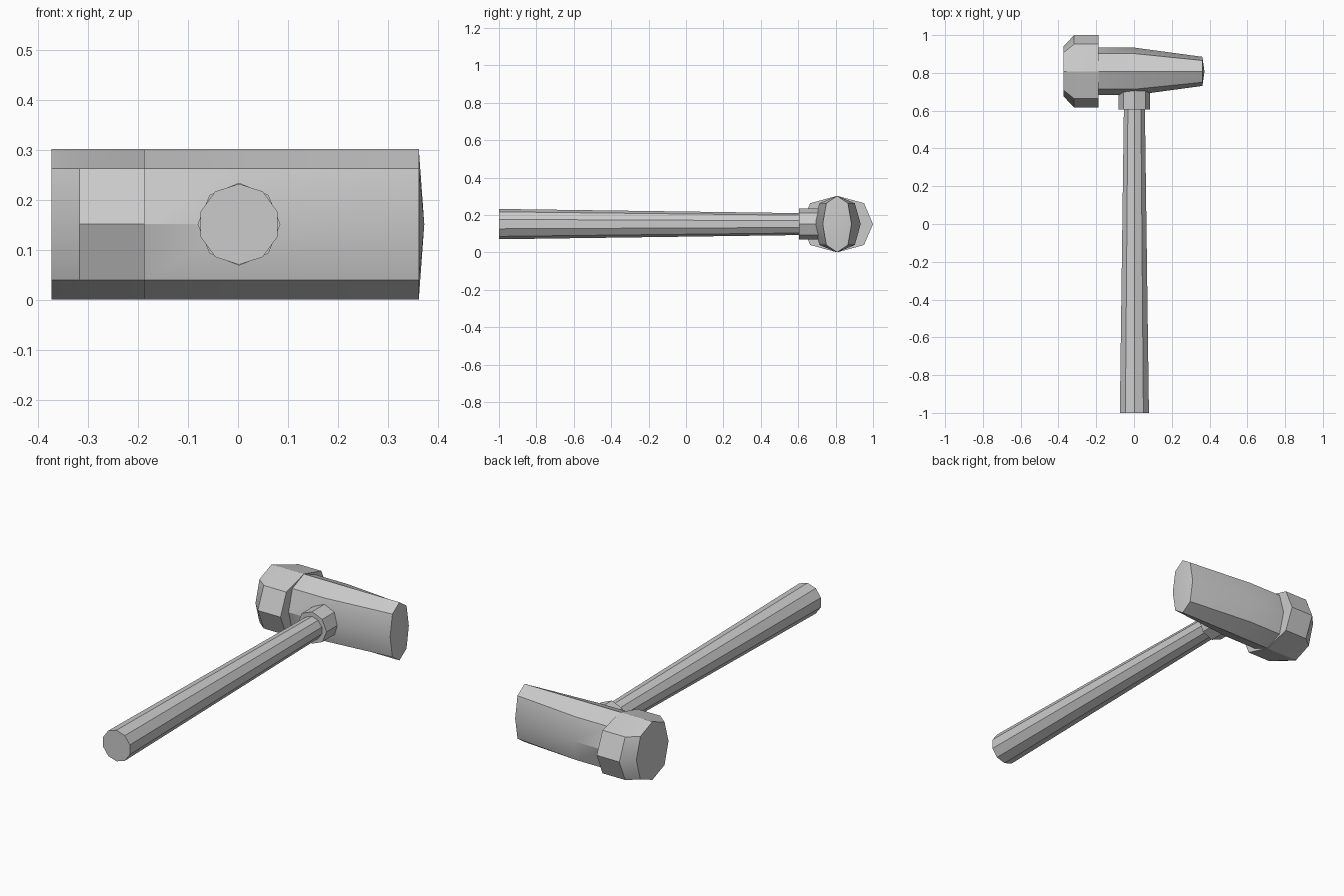
import bpy, bmesh, math

if "Cube" in bpy.data.objects:
    bpy.data.objects.remove(bpy.data.objects["Cube"])

CZ = 0.151   # height of the shared centre line
HY = 0.808   # centre line of the head in y


def loft(name, rings, tip=None):
    """Skin a list of closed rings; optionally close the last one with a cone tip."""
    bm = bmesh.new()
    loops = [[bm.verts.new(p) for p in ring] for ring in rings]
    n = len(loops[0])
    for a, b in zip(loops, loops[1:]):
        for i in range(n):
            j = (i + 1) % n
            bm.faces.new((a[i], a[j], b[j], b[i]))
    bm.faces.new(loops[0])
    if tip:
        t = bm.verts.new(tip)
        for i in range(n):
            bm.faces.new((loops[-1][i], loops[-1][(i + 1) % n], t))
    else:
        bm.faces.new(loops[-1])
    bmesh.ops.recalc_face_normals(bm, faces=bm.faces[:])
    mesh = bpy.data.meshes.new(name)
    bm.to_mesh(mesh)
    bm.free()
    obj = bpy.data.objects.new(name, mesh)
    bpy.context.collection.objects.link(obj)
    bpy.ops.object.select_all(action='DESELECT')
    obj.select_set(True)
    bpy.context.view_layer.objects.active = obj
    bpy.ops.object.shade_smooth_by_angle(angle=math.radians(30))
    return obj


def head_ring(x, w):
    """Eight-sided head section: constant height, half width w."""
    h = 0.151
    pts = [(0, h), (0.75 * w, 0.74 * h), (w, 0), (0.75 * w, -0.74 * h),
           (0, -h), (-0.75 * w, -0.74 * h), (-w, 0), (-0.75 * w, 0.74 * h)]
    return [(x, HY + y, CZ + z) for y, z in pts]


def round_ring(y, r, sides):
    """Regular section around the handle axis with one corner on top."""
    return [(0.002 + r * math.sin(2 * math.pi * i / sides), y,
             CZ + r * math.cos(2 * math.pi * i / sides)) for i in range(sides)]


# Head: chamfered striking face, step, parallel cheek, tapered end with shallow point
loft("hammer_head",
     [head_ring(x, w) for x, w in [(-0.373, 0.132), (-0.317, 0.192), (-0.187, 0.192),
                                   (-0.187, 0.126), (0.0, 0.126), (0.362, 0.077)]],
     tip=(0.373, HY, CZ))

# Ten-sided tapered handle
loft("handle", [round_ring(-1.0, 0.081, 10), round_ring(0.65, 0.058, 10)])

# Eight-sided collar running into the head
loft("collar", [round_ring(0.605, 0.083, 8), round_ring(0.72, 0.083, 8)])
